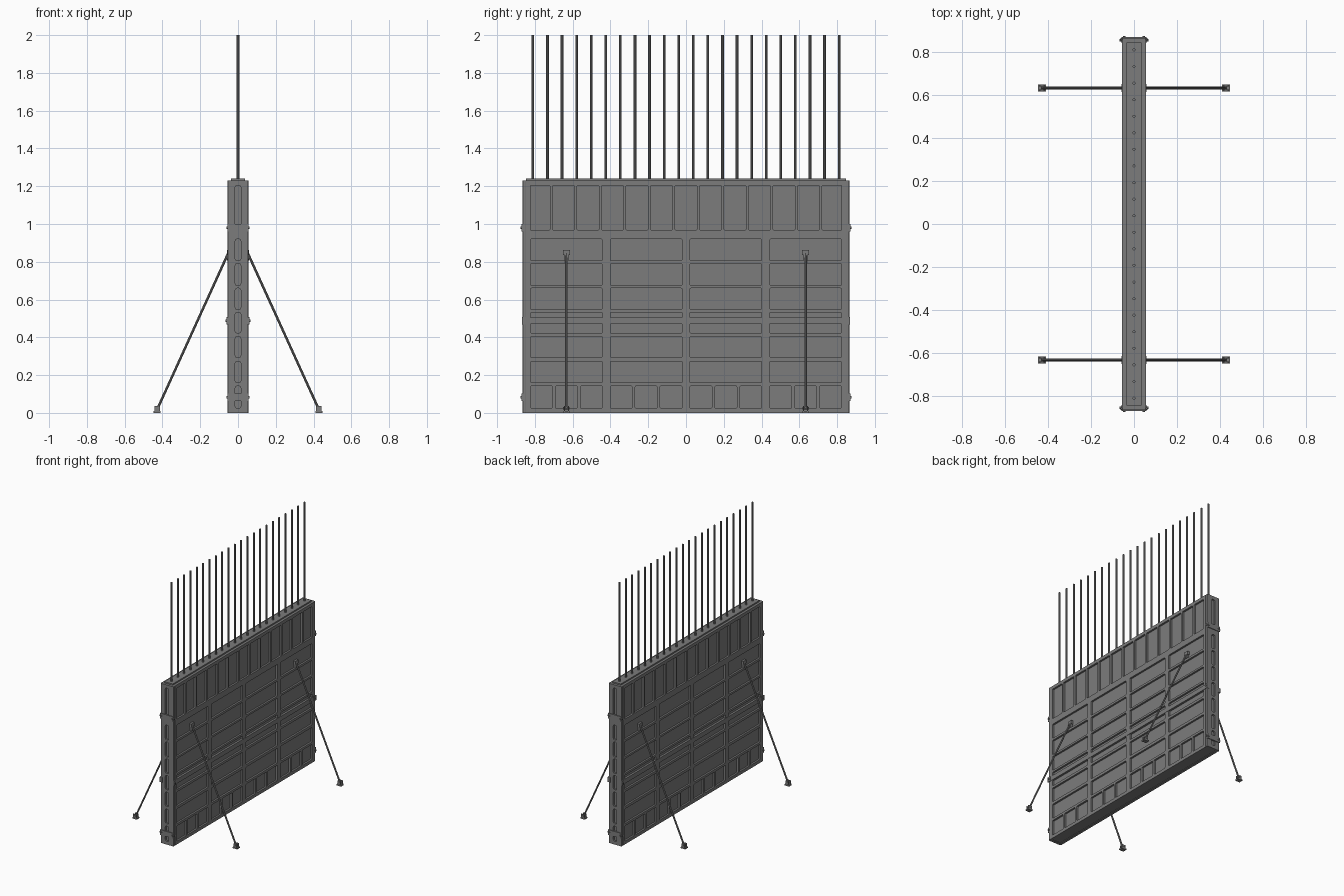
import bpy, bmesh
from mathutils import Vector, Matrix

cube = bpy.data.objects.get("Cube")
if cube:
    bpy.data.objects.remove(cube, do_unlink=True)

steel = bpy.data.materials.new("steel_grey")
steel.use_nodes = True
GREY = (0.2, 0.2, 0.2, 1)
steel.diffuse_color = GREY
steel.node_tree.nodes["Principled BSDF"].inputs["Base Color"].default_value = GREY


def finish(name, bm):
    mesh = bpy.data.meshes.new(name)
    bm.to_mesh(mesh)
    bm.free()
    mesh.materials.append(steel)
    obj = bpy.data.objects.new(name, mesh)
    bpy.context.collection.objects.link(obj)
    return obj


def add_box(bm, lo, hi, bevel=0, axis=None):
    """Box between two corners; optionally bevels the edges along one axis."""
    lo, hi = Vector(lo), Vector(hi)
    mat = Matrix.Translation((lo + hi) / 2) @ Matrix.Diagonal((hi - lo).to_4d())
    verts = bmesh.ops.create_cube(bm, size=1, matrix=mat)["verts"]
    if bevel:
        edges = {e for v in verts for e in v.link_edges
                 if abs((e.verts[0].co - e.verts[1].co).normalized()[axis]) > 0.9}
        bmesh.ops.bevel(bm, geom=list(edges), offset=bevel, segments=2,
                        profile=0.5, affect='EDGES')


def add_rod(bm, a, b, radius, sides=8):
    a, b = Vector(a), Vector(b)
    d = b - a
    mat = Matrix.Translation((a + b) / 2) @ d.to_track_quat('Z', 'Y').to_matrix().to_4x4()
    bmesh.ops.create_cone(bm, cap_ends=True, segments=sides, radius1=radius,
                          radius2=radius, depth=d.length, matrix=mat)


def carve(panel, cutter):
    """Cut the recesses and drop the cutter."""
    mod = panel.modifiers.new("recesses", 'BOOLEAN')
    mod.operation, mod.solver, mod.object = 'DIFFERENCE', 'EXACT', cutter
    graph = bpy.context.evaluated_depsgraph_get()
    mesh = bpy.data.meshes.new_from_object(panel.evaluated_get(graph))
    panel.modifiers.clear()
    panel.data = mesh
    bpy.data.objects.remove(cutter, do_unlink=True)


# Poured wall core
bm = bmesh.new()
add_box(bm, (-0.036, -0.846, 0.004), (0.036, 0.846, 1.24))
finish("wall_core", bm)

# Recess layout shared by the panels
ROWS = [(0.16, 0.273), (0.294, 0.404), (0.423, 0.532), (0.548, 0.66),
        (0.675, 0.79), (0.807, 0.92)]
TOP, BOTTOM = (0.966, 1.205), (0.025, 0.142)
cells = []
for bay in range(4):
    y0 = -0.823 + bay * 0.422
    cells += [(y0, y0 + 0.38, z0, z1) for z0, z1 in ROWS]
    for k in range(3):
        cells.append((y0 + k * 0.132, y0 + k * 0.132 + 0.116, *BOTTOM))
for k in range(13):
    mid = (k - 6) * 0.1297
    cells.append((max(mid - 0.057, -0.823), min(mid + 0.057, 0.823), *TOP))

for side, label in ((1, "left"), (-1, "right")):
    # Large formwork panel with recessed cells
    bm = bmesh.new()
    xs = sorted((side * 0.034, side * 0.055))
    add_box(bm, (xs[0], -0.846, 0), (xs[1], 0.846, 1.23))
    panel = finish(label + "_form_panel", bm)
    bm = bmesh.new()
    xs = sorted((side * 0.041, side * 0.08))
    for y0, y1, z0, z1 in cells:
        add_box(bm, (xs[0], y0, z0), (xs[1], y1, z1), 0.005, 0)
    carve(panel, finish("panel_cutter", bm))

    # Horizontal waler made of two rails and a web
    bm = bmesh.new()
    xs = sorted((side * 0.040, side * 0.057))
    add_box(bm, (xs[0], -0.866, 0.470), (xs[1], 0.866, 0.505))
    finish(label + "_waler", bm)

    for end, place in ((1, "back"), (-1, "front")):
        # Diagonal brace with wall bracket and foot
        y = end * 0.633
        bm = bmesh.new()
        add_rod(bm, (side * 0.052, y, 0.845), (side * 0.425, y, 0.025), 0.0065)
        finish(f"{place}_{label}_brace", bm)
        bm = bmesh.new()
        xs = sorted((side * 0.040, side * 0.058))
        add_box(bm, (xs[0], y - 0.018, 0.835), (xs[1], y + 0.018, 0.862))
        add_box(bm, (xs[0], y - 0.011, 0.808), (xs[1], y + 0.011, 0.835))
        finish(f"{place}_{label}_brace_bracket", bm)
        bm = bmesh.new()
        x = side * 0.428
        add_box(bm, (x - 0.019, y - 0.016, 0), (x + 0.019, y + 0.016, 0.010))
        for s in (-1, 1):
            ys = sorted((y + s * 0.007, y + s * 0.014))
            add_box(bm, (x - 0.014, ys[0], 0.008), (x + 0.014, ys[1], 0.036))
        add_rod(bm, (x, y - 0.017, 0.024), (x, y + 0.017, 0.024), 0.006)
        finish(f"{place}_{label}_brace_foot", bm)

for end, place in ((1, "back"), (-1, "front")):
    # End panel with a column of rounded slots
    bm = bmesh.new()
    ys = sorted((end * 0.844, end * 0.865))
    add_box(bm, (-0.055, ys[0], 0), (0.055, ys[1], 1.23), 0.007, 2)
    panel = finish(place + "_end_panel", bm)
    bm = bmesh.new()
    ys = sorted((end * 0.852, end * 0.9))
    for z0, z1 in ROWS + [TOP, BOTTOM]:
        add_box(bm, (-0.015, ys[0], z0), (0.015, ys[1], z1), 0.010, 1)
    carve(panel, finish("slot_cutter", bm))

    # Clamp bars across the end, with bolts
    for z, level in ((0.083, "lower"), (0.981, "upper")):
        bm = bmesh.new()
        ys = sorted((end * 0.858, end * 0.870))
        add_box(bm, (-0.055, ys[0], z - 0.02), (0.055, ys[1], z + 0.02))
        for s in (-1, 1):
            add_rod(bm, (s * 0.046, end * 0.845, z), (s * 0.046, end * 0.876, z), 0.007, 6)
            add_rod(bm, (s * 0.04, end * 0.861, z), (s * 0.062, end * 0.861, z), 0.007, 6)
        finish(f"{place}_{level}_clamp", bm)

    # Tie bolts through the waler ends
    bm = bmesh.new()
    for s in (-1, 1):
        add_rod(bm, (s * 0.05, end * 0.856, 0.488), (s * 0.067, end * 0.856, 0.488), 0.007, 6)
        xs = sorted((s * 0.055, s * 0.061))
        add_box(bm, (xs[0], end * 0.856 - 0.012, 0.469), (xs[1], end * 0.856 + 0.012, 0.507))
    finish(place + "_tie_bolts", bm)

# Vertical reinforcing bars
bm = bmesh.new()
for k in range(22):
    y = (k - 10.5) * 0.0772
    add_rod(bm, (0, y, 1.2), (0, y, 2), 0.0072)
bars = finish("reinforcing_bars", bm)
